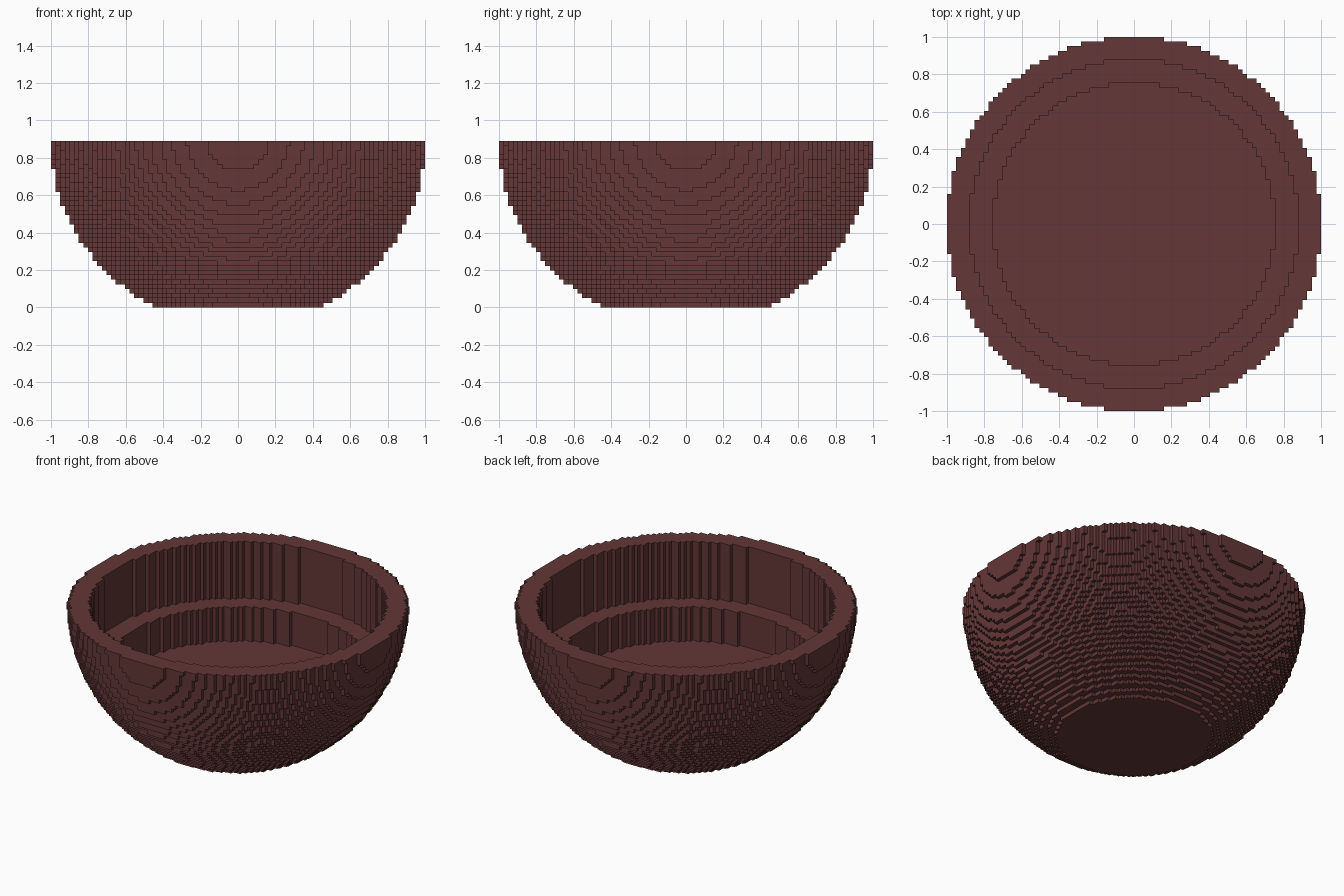
import bpy
import bmesh
from math import isqrt

cube = bpy.data.objects.get("Cube")
if cube:
    bpy.data.objects.remove(cube, do_unlink=True)

UNIT = 2 / 81          # edge of one block
LAYERS = 36            # height in blocks
OUTER, RIM, WELL = 1645, 1264, 934   # squared radii in blocks
LEDGE_Z, FLOOR_Z = 21, 12


def half_width(r2, y):
    """Blocks either side of the centre in row y of a disc, -1 if empty."""
    return isqrt(r2 - y * y) if r2 >= y * y else -1


def outline(r2):
    """Stepped outline of a block disc, counter-clockwise."""
    n = isqrt(r2)
    right = []
    for y in range(-n, n + 1):
        x = half_width(r2, y) + 0.5
        right += [(x, y - 0.5), (x, y + 0.5)]
    return right + [(-x, y) for x, y in reversed(right)]


def add_face(bm, points):
    bm.faces.new([bm.verts.new([c * UNIT for c in p]) for p in points])


def add_wall(bm, r2, z0, z1):
    pts = outline(r2)
    for (ax, ay), (bx, by) in zip(pts, pts[1:] + pts[:1]):
        if (ax, ay) != (bx, by):
            add_face(bm, [(ax, ay, z0), (bx, by, z0), (bx, by, z1), (ax, ay, z1)])


def add_step(bm, r2_from, r2_to, z):
    """Flat ring between two discs; faces up when stepping inward."""
    big, small = max(r2_from, r2_to), min(r2_from, r2_to)
    for y in range(-isqrt(big), isqrt(big) + 1):
        b, s = half_width(big, y) + 0.5, half_width(small, y) + 0.5
        if b == s:
            continue
        spans = [(-b, -s), (s, b)] if s > 0 else [(-b, b)]
        for x0, x1 in spans:
            quad = [(x0, y - .5, z), (x1, y - .5, z), (x1, y + .5, z), (x0, y + .5, z)]
            add_face(bm, quad if r2_to < r2_from else quad[::-1])


# Profile: up the round outside, over the rim, down to the ledge and floor
profile = [(-1, 0)]
for k in range(LAYERS):
    r2 = OUTER - (LAYERS - k) ** 2
    profile += [(r2, k), (r2, k + 1)]
profile += [(RIM, LAYERS), (RIM, LEDGE_Z), (WELL, LEDGE_Z), (WELL, FLOOR_Z), (-1, FLOOR_Z)]

bm = bmesh.new()
for (ra, za), (rb, zb) in zip(profile, profile[1:]):
    if za == zb:
        add_step(bm, ra, rb, za)
    else:
        add_wall(bm, ra, za, zb)
bmesh.ops.remove_doubles(bm, verts=bm.verts, dist=UNIT * 0.01)
mesh = bpy.data.meshes.new("bowl")
bm.to_mesh(mesh)
bm.free()

# Dark brown colour
brown = bpy.data.materials.new("dark_red_brown")
brown.use_nodes = True
colour = (0.125, 0.038, 0.038, 1)
brown.diffuse_color = colour
brown.node_tree.nodes["Principled BSDF"].inputs["Base Color"].default_value = colour
mesh.materials.append(brown)

bowl = bpy.data.objects.new("bowl", mesh)
bpy.context.collection.objects.link(bowl)
